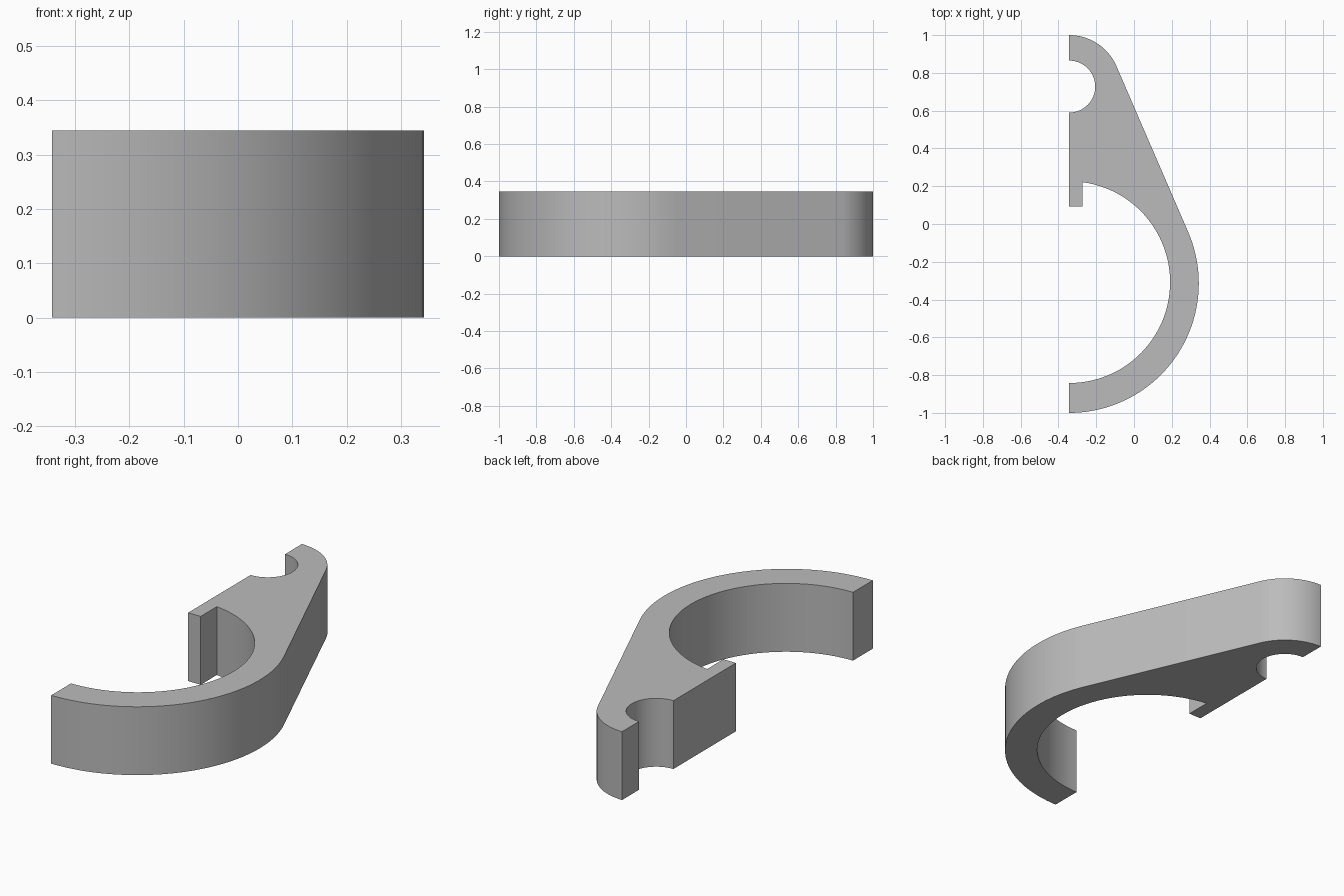
import bpy, bmesh
from math import asin, acos, sin, cos, pi, radians, sqrt

cube = bpy.data.objects.get("Cube")
if cube:
    bpy.data.objects.remove(cube, do_unlink=True)

HEIGHT = 0.345
CUT_X = -0.343               # flat plane where the clamp half is split
BIG_Y, BIG_R = -0.314, 0.686   # outer jaw
BORE_Y, BORE_R = -0.308, 0.534   # inner jaw bore
EYE_Y, EYE_R, PIN_R = 0.7275, 0.2725, 0.1375   # hinge eye and pin hole
TAB_X, TAB_Y = -0.273, 0.092     # stop tab beside the bore


def arc(cy, r, start, end, steps):
    """Points on an arc centred on the split plane."""
    return [(CUT_X + r * cos(start + (end - start) * i / steps),
             cy + r * sin(start + (end - start) * i / steps))
            for i in range(steps + 1)]


# Outline: jaw, tangent flank, hinge eye, pin hole, stop tab, bore
tangent = asin((BIG_R - EYE_R) / (EYE_Y - BIG_Y))
bore_top = acos((TAB_X - CUT_X) / BORE_R)
outline = arc(BIG_Y, BIG_R, -pi / 2, tangent, 48)
outline += arc(EYE_Y, EYE_R, tangent, pi / 2, 24)
outline += arc(EYE_Y, PIN_R, pi / 2, -pi / 2, 36)
outline += [(CUT_X, TAB_Y), (TAB_X, TAB_Y)]
outline += arc(BORE_Y, BORE_R, bore_top, -pi / 2, 64)

# Extrude the outline into a solid
bm = bmesh.new()
base = bm.faces.new([bm.verts.new((x, y, 0)) for x, y in outline])
solid = bmesh.ops.extrude_face_region(bm, geom=[base], use_keep_orig=True)
top = [v for v in solid["geom"] if isinstance(v, bmesh.types.BMVert)]
bmesh.ops.translate(bm, verts=top, vec=(0, 0, HEIGHT))
bmesh.ops.recalc_face_normals(bm, faces=bm.faces)
mesh = bpy.data.meshes.new("clamp_half")
bm.to_mesh(mesh)
bm.free()

clamp = bpy.data.objects.new("clamp_half", mesh)
bpy.context.collection.objects.link(clamp)

# Plain grey material
grey = bpy.data.materials.new("grey")
grey.use_nodes = True
colour = (0.5, 0.5, 0.5, 1)
grey.diffuse_color = colour
grey.node_tree.nodes["Principled BSDF"].inputs["Base Color"].default_value = colour
mesh.materials.append(grey)

# Smooth curved walls, keep the corners crisp
bpy.ops.object.select_all(action="DESELECT")
clamp.select_set(True)
bpy.context.view_layer.objects.active = clamp
bpy.ops.object.shade_smooth_by_angle(angle=radians(30))
